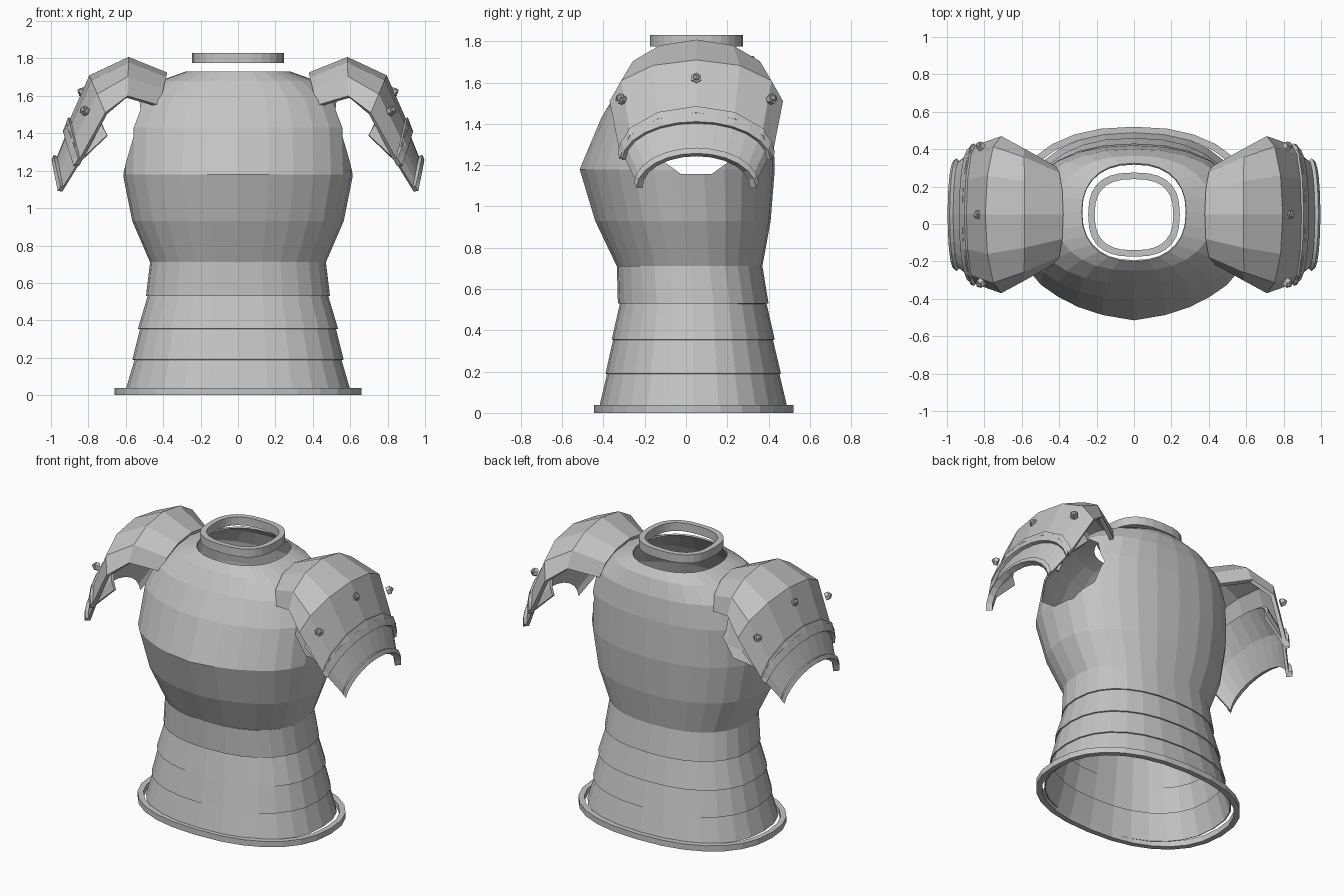
import bpy, bmesh, math
from mathutils import Vector

if "Cube" in bpy.data.objects:
    bpy.data.objects.remove(bpy.data.objects["Cube"])

steel = bpy.data.materials.new("grey steel")
steel.diffuse_color = (0.55, 0.55, 0.55, 1)
steel.use_nodes = True
steel.node_tree.nodes["Principled BSDF"].inputs["Base Color"].default_value = steel.diffuse_color
SEG = 28


def new_object(name, bm):
    mesh = bpy.data.meshes.new(name)
    bm.to_mesh(mesh)
    bm.free()
    mesh.materials.append(steel)
    ob = bpy.data.objects.new(name, mesh)
    bpy.context.collection.objects.link(ob)
    return ob


def solidify(ob, thickness, offset=-1):
    m = ob.modifiers.new("thickness", 'SOLIDIFY')
    m.thickness, m.offset = thickness, offset


def mirror(ob):
    ob.modifiers.new("mirror", 'MIRROR')


def section(z, hx, front, back, ridge=0.0, n=2.3):
    """Rounded body section with an optional ridge down the front."""
    cy, pts = (front + back) / 2, []
    for i in range(SEG):
        a = 2 * math.pi * i / SEG
        c, s = math.cos(a), math.sin(a)
        x = hx * math.copysign(abs(c) ** (2 / n), c)
        y = math.copysign(abs(s) ** (2 / n), s)
        if y > 0:
            y = cy + y * (back - cy)
        else:
            y = cy + y * (cy - front - ridge) - ridge * max(0, 1 - abs(x) / (0.65 * hx))
        pts.append((x, y, z))
    return pts


def loft(bm, rows, closed=True, close_ends=False):
    """Skin a list of point rows with quads."""
    vs = [[bm.verts.new(p) for p in r] for r in rows]
    n = len(rows[0])
    for a, b in zip(vs, vs[1:] + ([vs[0]] if close_ends else [])):
        for j in range(n if closed else n - 1):
            k = (j + 1) % n
            bm.faces.new((a[j], a[k], b[k], b[j]))


def hoop(name, z0, z1, hx, front, back, wall, n):
    """Flat ring with a rectangular wall section."""
    bm = bmesh.new()
    loft(bm, [section(z0, hx, front, back, 0, n), section(z1, hx, front, back, 0, n),
              section(z1, hx - wall, front + wall, back - wall, 0, n),
              section(z0, hx - wall, front + wall, back - wall, 0, n)], close_ends=True)
    return new_object(name, bm)


# Chest shell
bm = bmesh.new()
loft(bm, [section(0.71, 0.47, -0.335, 0.37, 0.01),
          section(0.93, 0.565, -0.44, 0.41, 0.03),
          section(1.18, 0.615, -0.515, 0.43, 0.045),
          section(1.43, 0.605, -0.41, 0.42, 0.02),
          section(1.58, 0.545, -0.32, 0.40),
          section(1.68, 0.42, -0.25, 0.365),
          section(1.73, 0.28, -0.20, 0.325)])
chest = new_object("chest_shell", bm)
solidify(chest, 0.01)

# Arm holes cut straight through both sides
bpy.ops.mesh.primitive_cylinder_add(vertices=10, radius=0.24, depth=3,
                                    location=(0, 0.05, 1.385),
                                    rotation=(math.radians(18), math.pi / 2, 0))
cutter = bpy.context.object
cutter.name = "arm_hole_cutter"
cutter.hide_render = True
cutter.rotation_euler = (0, math.pi / 2, 0)
cut = chest.modifiers.new("arm_holes", 'BOOLEAN')
cut.object, cut.operation, cut.solver = cutter, 'DIFFERENCE', 'EXACT'
bpy.context.view_layer.objects.active = chest
for m in [m.name for m in chest.modifiers]:
    bpy.ops.object.modifier_apply(modifier=m)
bpy.data.objects.remove(cutter)

# Overlapping waist bands
bands = [((0.03, 0.60, -0.42, 0.49), (0.20, 0.55, -0.38, 0.45)),
         ((0.19, 0.565, -0.39, 0.46), (0.36, 0.522, -0.352, 0.42)),
         ((0.355, 0.535, -0.36, 0.43), (0.54, 0.48, -0.318, 0.388)),
         ((0.53, 0.492, -0.33, 0.40), (0.712, 0.47, -0.335, 0.37))]
for i, (low, high) in enumerate(bands):
    bm = bmesh.new()
    loft(bm, [section(*low), section(*high)])
    solidify(new_object(f"waist_band_{i + 1}", bm), 0.008)

# Hem ring and floating collar
hoop("hem_ring", 0.0, 0.038, 0.66, -0.445, 0.52, 0.035, 2.3)
hoop("collar", 1.775, 1.83, 0.245, -0.175, 0.275, 0.035, 2.6)


def arch(ax, az, cx, cz, hw, seg):
    """Quarter-ellipse arch from its apex down to both corners."""
    pts = []
    for i in range(seg + 1):
        a = -math.pi / 2 + math.pi * i / seg
        d = 1 - math.cos(a)
        pts.append((ax + (cx - ax) * d, 0.05 + hw * math.sin(a), az + (cz - az) * d))
    return pts


def plate(name, stations, seg, thickness, offset=-1):
    bm = bmesh.new()
    loft(bm, [arch(*s, seg)[::-1] for s in stations], closed=False)
    bmesh.ops.recalc_face_normals(bm, faces=bm.faces)
    # keep the outer side facing away from the body
    if sum(f.normal.dot(Vector((0.5, 0, 1))) * f.calc_area() for f in bm.faces) < 0:
        bmesh.ops.reverse_faces(bm, faces=bm.faces)
    ob = new_object(name, bm)
    solidify(ob, thickness, offset)
    mirror(ob)
    return ob


def mix(a, b, t):
    return tuple(p + (q - p) * t for p, q in zip(a, b))


# Shoulder plates
upper = [(0.378, 1.725, 0.42, 1.55, 0.26), (0.585, 1.808, 0.59, 1.60, 0.355),
         (0.795, 1.71, 0.71, 1.51, 0.42), (0.91, 1.45, 0.865, 1.23, 0.365)]
plate("upper_shoulder_plate", upper, 6, 0.025)

inner = (0.80, 1.58, 0.70, 1.39, 0.355)
top = (0.905, 1.43, 0.85, 1.25, 0.355)
end = (0.978, 1.25, 0.95, 1.09, 0.275)
plate("lower_shoulder_plate", [inner, top, end], 12, 0.018)

# Raised rims on the shoulder plates
plate("lower_plate_top_rim", [mix(top, end, -0.1), mix(top, end, 0.15)], 12, 0.022, 1)
plate("lower_plate_end_rim", [mix(top, end, 0.85), end], 12, 0.02, 1)
plate("upper_plate_end_rim", [mix(upper[2], upper[3], 0.88), upper[3]], 6, 0.012, 1)

# Hexagonal rivets with domed caps
for label, loc, nrm in (("middle", (0.83, 0.05, 1.62), (0.9, 0, 0.4)),
                        ("front", (0.82, -0.315, 1.52), (0.7, -0.6, 0.35)),
                        ("back", (0.82, 0.415, 1.52), (0.7, 0.6, 0.35))):
    bm = bmesh.new()
    bmesh.ops.create_cone(bm, cap_ends=True, segments=6, radius1=0.026, radius2=0.026, depth=0.025)
    dome = bmesh.ops.create_icosphere(bm, subdivisions=1, radius=0.019)["verts"]
    bmesh.ops.translate(bm, verts=dome, vec=(0, 0, 0.012))
    q = Vector(nrm).to_track_quat('Z', 'Y').to_matrix().to_4x4()
    bmesh.ops.transform(bm, matrix=q, verts=bm.verts)
    bmesh.ops.translate(bm, verts=bm.verts, vec=loc)
    mirror(new_object(f"{label}_rivet", bm))
